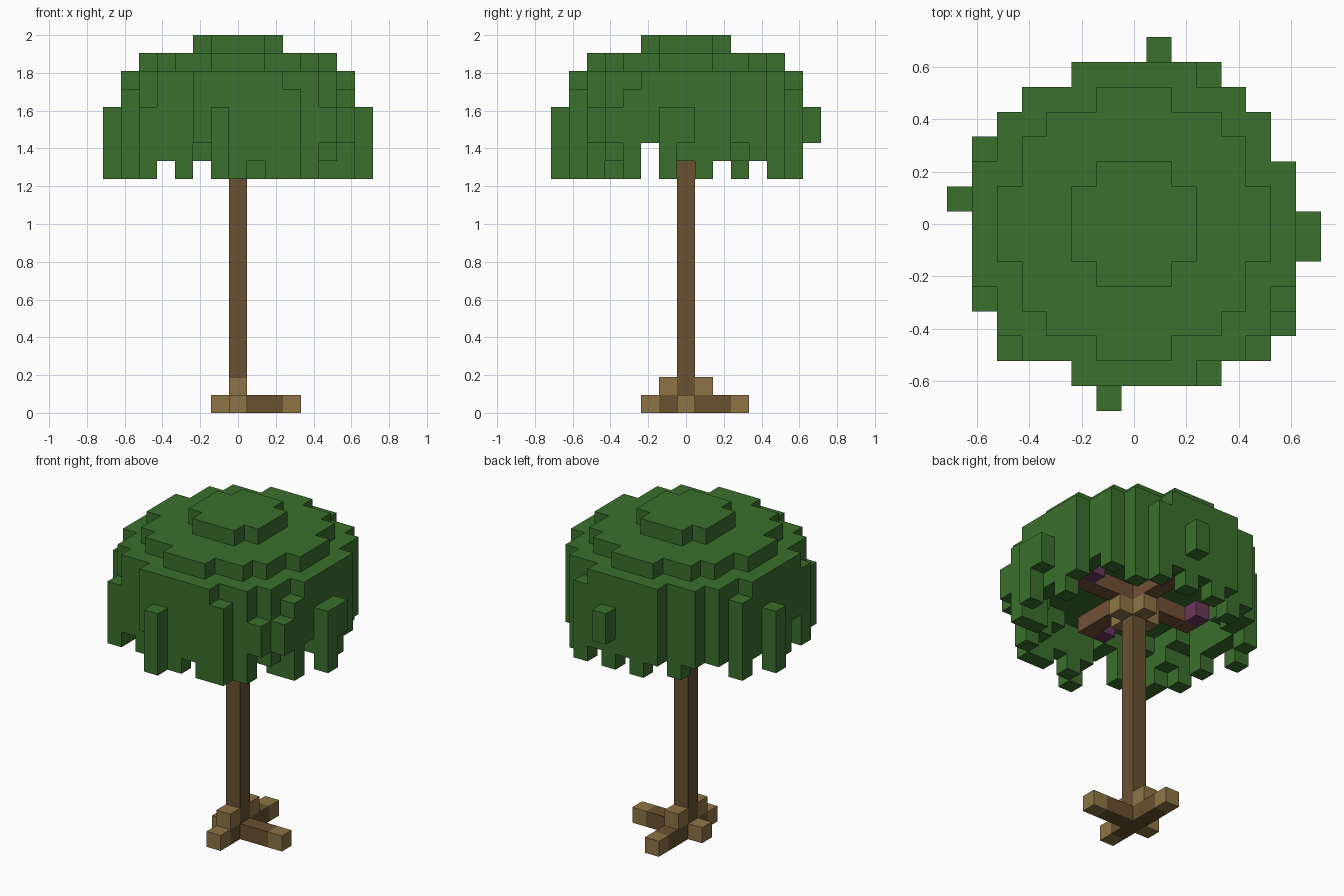
import bpy
import bmesh
from math import radians
from mathutils import Vector

cube = bpy.data.objects.get("Cube")
if cube:
    bpy.data.objects.remove(cube, do_unlink=True)

UNIT = 2 / 21          # edge of one block
AXES = [Vector(a) for a in ((1, 0, 0), (0, 1, 0), (0, 0, 1))]


def material(name, hex_colour):
    srgb = [int(hex_colour[n:n + 2], 16) / 255 for n in (0, 2, 4)]
    colour = [((c + 0.055) / 1.055) ** 2.4 for c in srgb] + [1]
    mat = bpy.data.materials.new(name)
    mat.use_nodes = True
    mat.diffuse_color = colour
    mat.node_tree.nodes["Principled BSDF"].inputs["Base Color"].default_value = colour
    return mat


def blocks(name, cells, mat):
    """Join unit blocks into one clean shell, keeping only exposed sides."""
    cells = set(cells)
    bm = bmesh.new()
    for cell in cells:
        centre = Vector(cell) + AXES[2] / 2
        for n in range(3):
            for sign in (1, -1):
                normal = AXES[n] * sign
                if tuple(int(c) for c in Vector(cell) + normal) in cells:
                    continue
                u, v = AXES[(n + 1) % 3] / 2, AXES[(n + 2) % 3] / 2 * sign
                mid = centre + normal / 2
                corners = (mid - u - v, mid + u - v, mid + u + v, mid - u + v)
                bm.faces.new([bm.verts.new(c * UNIT) for c in corners])
    bmesh.ops.remove_doubles(bm, verts=bm.verts, dist=UNIT / 100)
    bmesh.ops.dissolve_limit(bm, angle_limit=radians(1), verts=bm.verts, edges=bm.edges)
    mesh = bpy.data.meshes.new(name)
    bm.to_mesh(mesh)
    bm.free()
    mesh.materials.append(mat)
    obj = bpy.data.objects.new(name, mesh)
    bpy.context.collection.objects.link(obj)
    return obj


def disc(outer, layer, inner=-1):
    span = range(-7, 8)
    return [(x, y, layer) for x in span for y in span if inner < x * x + y * y <= outer]


def column(x, y, bottom, top):
    return [(x, y, z) for z in range(bottom, top + 1)]


leaf = material("leaf green", "3B702D")
bark = material("dark bark", "685130")
pale = material("pale bark", "8E7447")
branch = material("reddish bark", "725036")
purple = material("fruit purple", "6A3858")

# Trunk and the pale collar that carries the branches
blocks("trunk", column(0, 0, 0, 15), bark)
SIDES = ((1, 0), (0, 1), (-1, 0), (0, -1))
blocks("trunk_collar", [(x, y, 14) for x, y in SIDES], pale)

# Roots: dark inner blocks, pale tips and knees
blocks("roots", [(1, 0, 0), (2, 0, 0), (0, 1, 0), (0, 2, 0), (0, -1, 0)], bark)
blocks("root_tips", [(3, 0, 0), (0, 3, 0), (-1, 0, 0), (0, -2, 0)], pale)
blocks("root_knees", [(0, 1, 1), (0, -1, 1)], pale)

# Branches under the crown, with fruit beside their ends
for (x, y), label in zip(SIDES, ("left", "back", "right", "front")):
    blocks("branch_" + label, [(x * r, y * r, 15) for r in range(1, 5)], branch)
blocks("fruit", [(4, 1, 15), (-1, 4, 15), (-4, 1, 15), (-1, -4, 15)], purple)

# Stepped crown: cap, tier, solid layers and a hollow skirt
crown = disc(5, 20) + disc(26, 19) + disc(41, 15, 26)
for layer in (16, 17, 18):
    crown += disc(41, layer)

# Fringe hanging below the skirt: one block, then two blocks
short = [(-2, 6), (0, 6), (2, 6), (-4, 5), (3, 5), (-5, 4), (5, 4), (-5, 3),
         (-6, 2), (6, 2), (-6, 1), (-6, 0), (6, 0), (6, -1), (-5, -3),
         (5, -4), (-4, -5), (3, -5), (-1, -6), (1, -6)]
long = [(-1, 6), (1, 6), (-3, 5), (4, 5), (6, 1), (-6, -1), (5, -3),
        (-5, -4), (-3, -5), (4, -5), (0, -6), (2, -6)]
for x, y in short:
    crown += column(x, y, 14, 14)
for x, y in long:
    crown += column(x, y, 13, 14)

# Leaf columns standing out from the skirt: x, y, bottom, top
for post in ((3, 6, 13, 17), (3, -6, 13, 17), (-6, 3, 13, 17), (-6, -3, 13, 17),
             (6, -3, 13, 17), (6, -4, 15, 16), (5, -5, 15, 16), (-5, -5, 13, 16),
             (7, 0, 15, 16), (7, -1, 13, 16), (-7, 1, 13, 16),
             (1, 7, 15, 16), (-1, -7, 13, 16)):
    crown += column(*post)
blocks("leaf_crown", crown, leaf)
